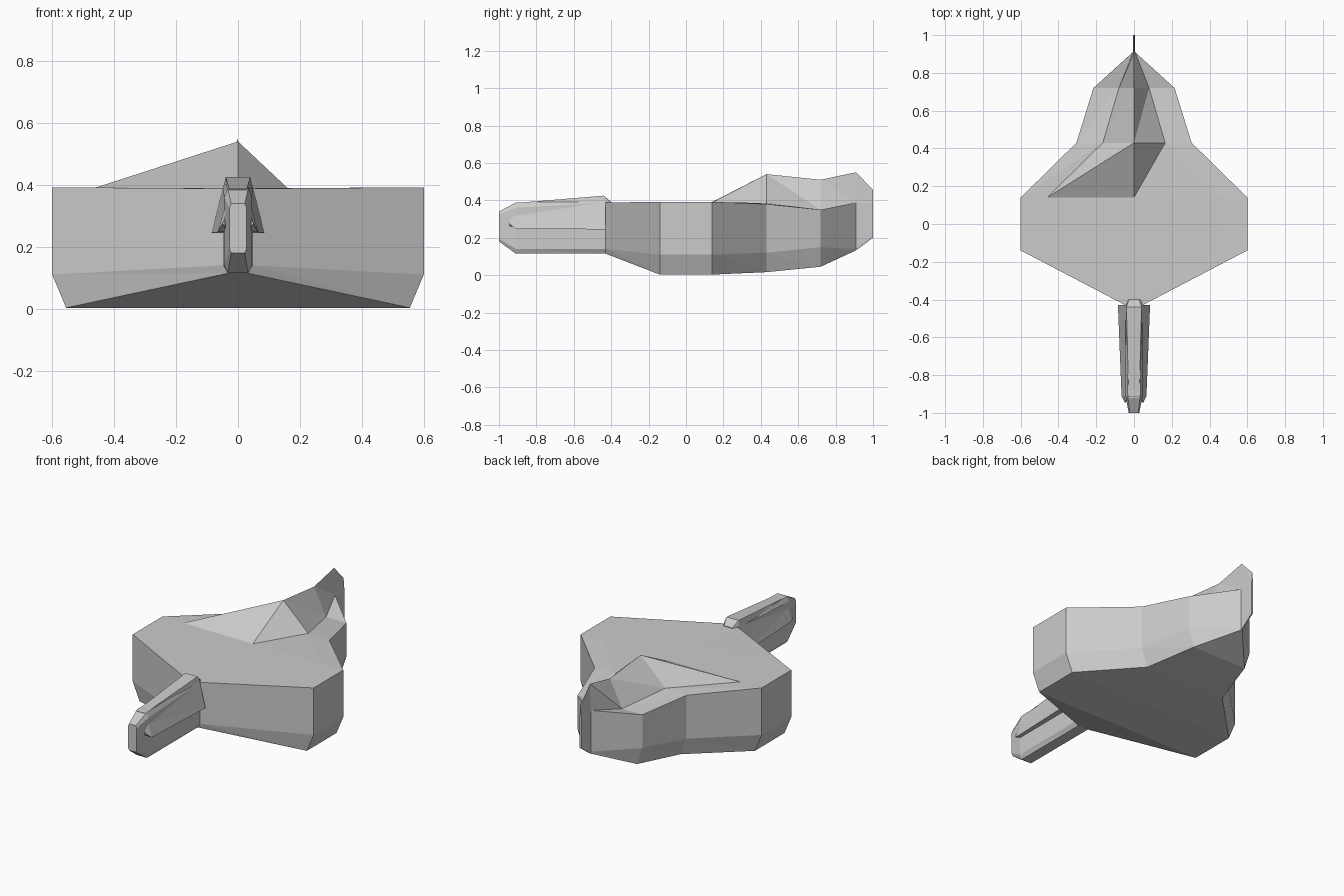
import bpy, bmesh


def loft(name, rings):
    """Skin closed rings of points, split to triangles, and cap both ends."""
    bm = bmesh.new()
    loops = [[bm.verts.new(p) for p in ring] for ring in rings]
    n = len(loops[0])
    for a, b in zip(loops, loops[1:]):
        for i in range(n):
            j = (i + 1) % n
            bm.faces.new((a[i], a[j], b[i]))
            bm.faces.new((a[j], b[j], b[i]))
    bm.faces.new(loops[0])
    bm.faces.new(loops[-1])
    bmesh.ops.recalc_face_normals(bm, faces=bm.faces)
    mesh = bpy.data.meshes.new(name)
    bm.to_mesh(mesh)
    bm.free()
    obj = bpy.data.objects.new(name, mesh)
    bpy.context.collection.objects.link(obj)
    return obj


def ring(y, half, centre_top=None):
    """Mirror a right half profile (x, z), with an optional point on the ridge."""
    pts = [(x, y, z) for x, z in half]
    mid = [(0, y, centre_top)] if centre_top is not None else []
    return pts + mid + [(-x, y, z) for x, z in reversed(half)]


# Hull: bottom edge, chine, shoulder, foot of the ridge, ridge top
loft("hull", [
    ring(-0.43, [(0.03, 0.115), (0.045, 0.14), (0.045, 0.388), (0.03, 0.388)], 0.388),
    ring(-0.14, [(0.555, 0.003), (0.60, 0.11), (0.60, 0.392), (0.46, 0.391)], 0.389),
    ring(0.14, [(0.555, 0.003), (0.60, 0.11), (0.60, 0.392), (0.46, 0.391)], 0.389),
    ring(0.43, [(0.265, 0.016), (0.305, 0.12), (0.305, 0.38), (0.165, 0.385)], 0.54),
    ring(0.72, [(0.18, 0.045), (0.215, 0.15), (0.215, 0.35), (0.08, 0.35)], 0.51),
    ring(0.91, [(0.004, 0.133), (0.006, 0.145), (0.006, 0.388), (0.005, 0.392)], 0.55),
    ring(1.00, [(0.004, 0.20), (0.006, 0.21), (0.006, 0.385), (0.005, 0.39)], 0.455),
])

# Long neck at the front
loft("neck", [
    ring(-1.00, [(0.022, 0.18), (0.028, 0.195), (0.028, 0.325), (0.022, 0.34)]),
    ring(-0.91, [(0.033, 0.115), (0.045, 0.14), (0.045, 0.36), (0.033, 0.388)]),
    ring(-0.43, [(0.033, 0.115), (0.048, 0.14), (0.048, 0.388), (0.040, 0.395)]),
])

# Raised strip on top of the neck
loft("neck_top", [
    ring(-0.92, [(0.033, 0.37), (0.028, 0.385)]),
    ring(-0.44, [(0.050, 0.375), (0.040, 0.425)]),
    ring(-0.40, [(0.040, 0.375), (0.027, 0.392)]),
])

# Wedge-shaped side cheeks
for side, label in ((1, "right"), (-1, "left")):
    section = [
        (-0.945, (0.042, 0.265), (0.050, 0.275), (0.042, 0.29)),
        (-0.91, (0.035, 0.247), (0.066, 0.247), (0.043, 0.325)),
        (-0.43, (0.035, 0.245), (0.085, 0.245), (0.046, 0.40)),
    ]
    loft(label + "_cheek", [[(side * x, y, z) for x, z in pts] for y, *pts in section])
